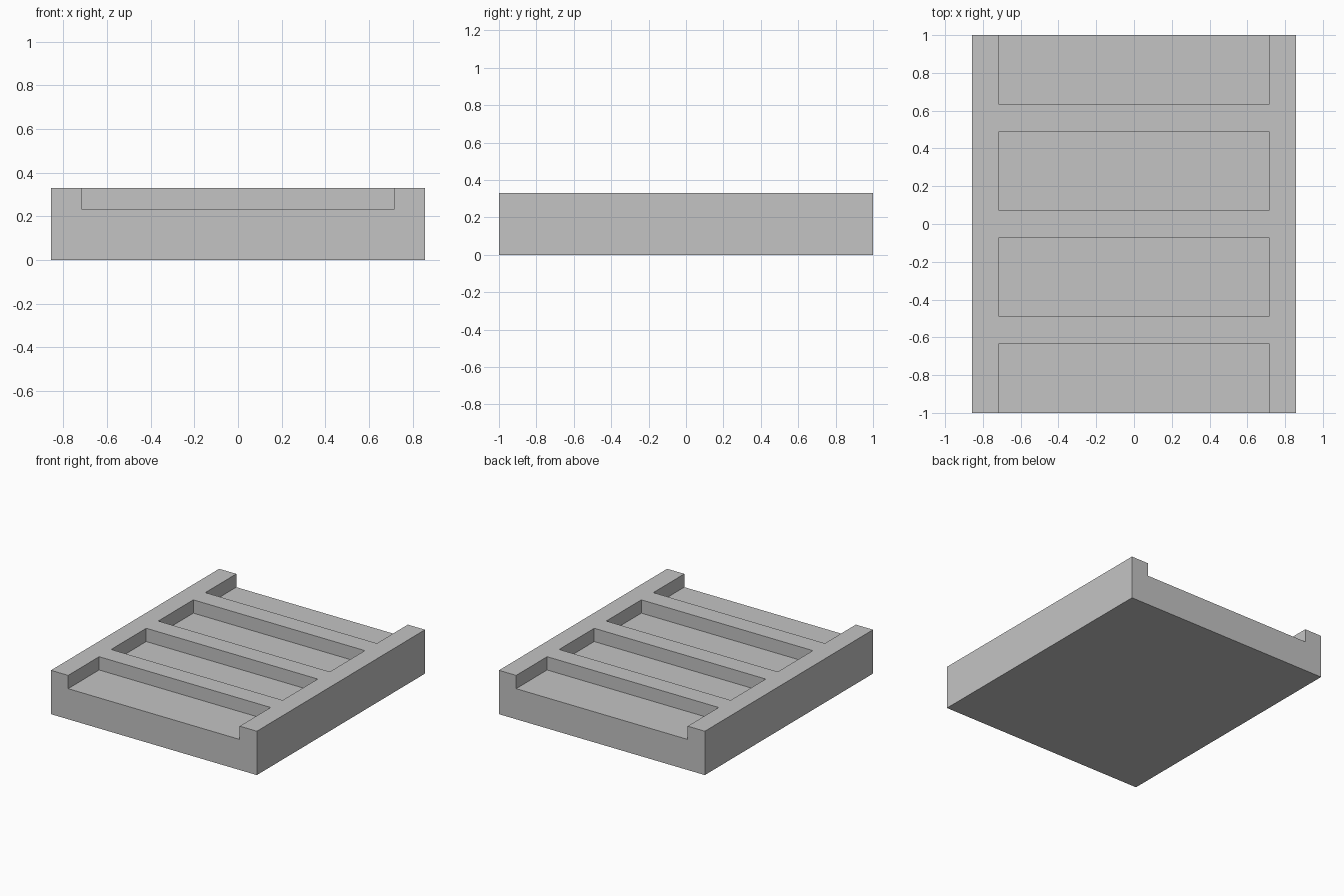
import bpy, bmesh
from mathutils import Vector

old = bpy.data.objects.get("Cube")
if old:
    bpy.data.objects.remove(old, do_unlink=True)

WIDTH, LENGTH = 1.714, 2.0
FLOOR, TOP = 0.23, 0.33
RAIL = 0.143                      # width of side rails and cross bars
INNER = WIDTH / 2 - RAIL
BARS = (-0.56, 0.0, 0.56)         # centres of the cross bars

grey = bpy.data.materials.new("light grey")
grey.use_nodes = True
colour = (0.55, 0.55, 0.55, 1)
grey.diffuse_color = colour
grey.node_tree.nodes["Principled BSDF"].inputs["Base Color"].default_value = colour

# Solid base up to the pocket floor
bm = bmesh.new()
bmesh.ops.create_cube(bm, size=1)
bmesh.ops.scale(bm, vec=(WIDTH, LENGTH, FLOOR), verts=bm.verts)
bmesh.ops.translate(bm, vec=(0, 0, FLOOR / 2), verts=bm.verts)


def cut(point, normal):
    bmesh.ops.bisect_plane(bm, geom=bm.verts[:] + bm.edges[:] + bm.faces[:],
                           plane_co=point, plane_no=normal)


# Outline the rails and cross bars
for side in (-1, 1):
    cut((side * INNER, 0, 0), (1, 0, 0))
    for y in BARS:
        cut((0, y + side * RAIL / 2, 0), (0, 1, 0))


def is_raised(face):
    c = face.calc_center_median()
    on_rail = abs(c.x) > INNER
    on_bar = any(abs(c.y - y) < RAIL / 2 for y in BARS)
    return face.normal.z > 0.9 and (on_rail or on_bar)


# Raise the ladder-shaped rim
bm.normal_update()
raised = [f for f in bm.faces if is_raised(f)]
result = bmesh.ops.extrude_face_region(bm, geom=raised)
lifted = [v for v in result["geom"] if isinstance(v, bmesh.types.BMVert)]
bmesh.ops.translate(bm, vec=Vector((0, 0, TOP - FLOOR)), verts=lifted)

# Merge coplanar faces
bmesh.ops.recalc_face_normals(bm, faces=bm.faces)
bmesh.ops.dissolve_limit(bm, angle_limit=0.01, verts=bm.verts, edges=bm.edges)
bmesh.ops.triangulate(bm, faces=[f for f in bm.faces if len(f.verts) > 4])

mesh = bpy.data.meshes.new("ribbed_slab")
bm.to_mesh(mesh)
bm.free()
mesh.materials.append(grey)
slab = bpy.data.objects.new("ribbed_slab", mesh)
bpy.context.collection.objects.link(slab)
